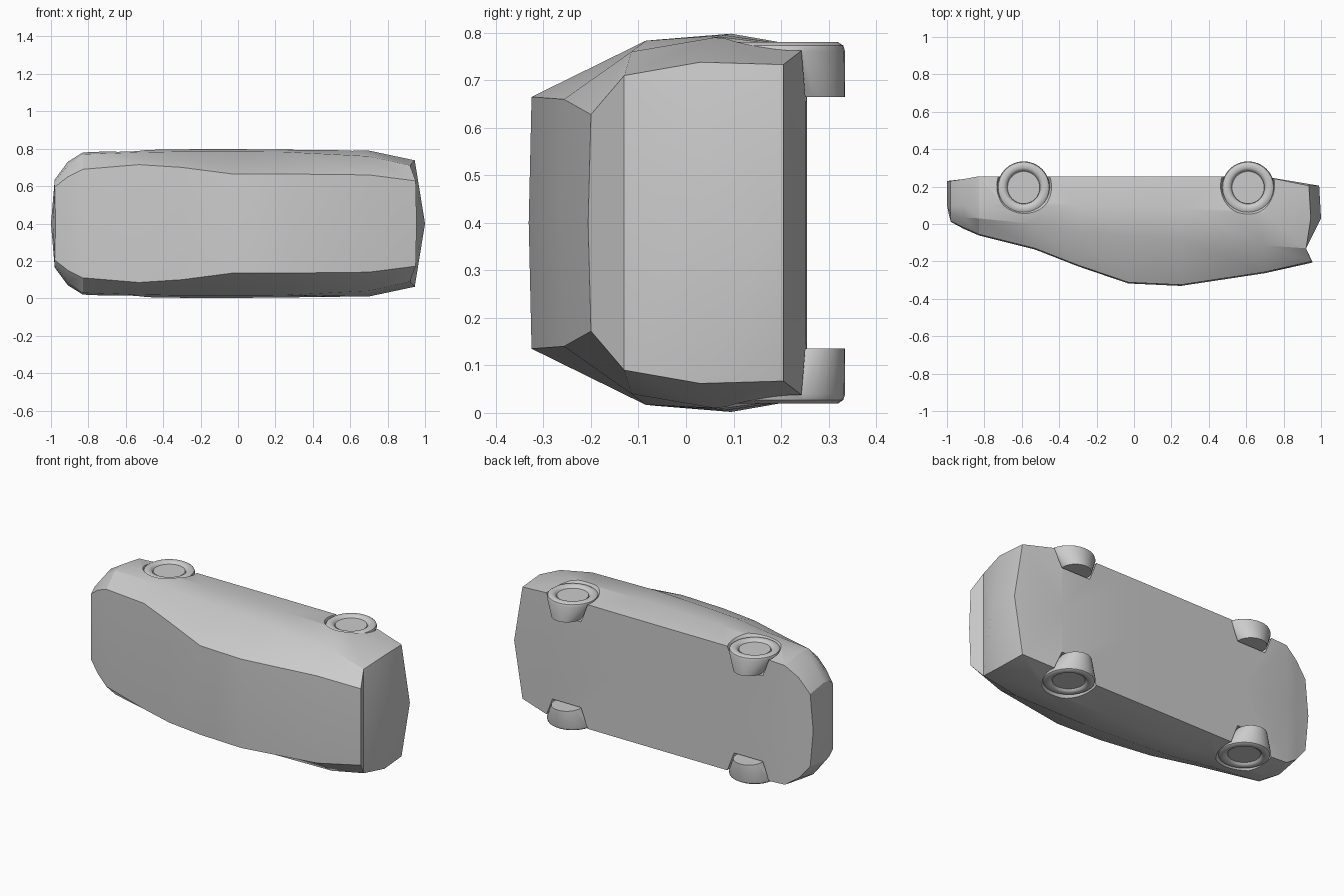
import bpy, bmesh, math
from mathutils import Vector

default = bpy.data.objects.get("Cube")
if default:
    bpy.data.objects.remove(default, do_unlink=True)

MID = 0.4        # height of the mirror plane
AXLE_Y = 0.195


def finish(name, bm):
    bmesh.ops.recalc_face_normals(bm, faces=bm.faces)
    mesh = bpy.data.meshes.new(name)
    bm.to_mesh(mesh)
    bm.free()
    obj = bpy.data.objects.new(name, mesh)
    bpy.context.collection.objects.link(obj)
    return obj


def activate(obj):
    bpy.ops.object.select_all(action='DESELECT')
    obj.select_set(True)
    bpy.context.view_layer.objects.active = obj


def loft_rings(name, rings, x, side, segments=32):
    """Closed loft of circles (radius, distance from mid, shift in y)."""
    bm = bmesh.new()
    loops = []
    for radius, dist, shift in rings:
        loop = []
        for i in range(segments):
            a = math.tau * i / segments
            loop.append(bm.verts.new((x + radius * math.cos(a),
                                      AXLE_Y + shift + radius * math.sin(a),
                                      MID + side * dist)))
        loops.append(loop)
    for a, b in zip(loops, loops[1:]):
        for i in range(segments):
            j = (i + 1) % segments
            bm.faces.new((a[i], a[j], b[j], b[i]))
    bm.faces.new(loops[0])
    bm.faces.new(loops[-1])
    return finish(name, bm)


# Body stations: x, then (y, half width) for floor, waist, belt and roof edge
stations = [
    (-.98, (.23, .215), (.10, .235), (.05, .225), (.015, .195)),
    (-.91, (.24, .30), (.10, .33), (.035, .31), (-.02, .25)),
    (-.83, (.255, .355), (.10, .38), (.03, .37), (-.055, .29)),
    (-.53, (.255, .37), (.10, .393), (0, .38), (-.13, .315)),
    (-.30, (.255, .37), (.10, .397), (-.04, .385), (-.22, .30)),
    (-.03, (.255, .37), (.095, .398), (-.065, .385), (-.312, .265)),
    (.25, (.255, .37), (.08, .395), (-.085, .383), (-.325, .265)),
    (.70, (.253, .37), (.06, .39), (-.115, .36), (-.257, .26)),
    (.94, (.205, .333), (.03, .338), (-.13, .31), (-.2, .228)),
]
tail_shift = (-.005, .005, -.02, .01)
nose_centre = (-1, -1, -.99, -.975)
tail_centre = (.99, 1, .92, .955)

bm = bmesh.new()
grid = []
for x, *points in stations:
    last = x == stations[-1][0]
    edge = [bm.verts.new((x + (tail_shift[k] if last else 0), y, w))
            for k, (y, w) in enumerate(points)]
    floor_mid = bm.verts.new((x, points[0][0], 0))
    roof_mid = bm.verts.new((x, points[-1][0] - .006, 0))
    grid.append([floor_mid, *edge, roof_mid])
# End panels bulge toward the centre line
for row, points, centre in ((grid[0], stations[0][1:], nose_centre),
                            (grid[-1], stations[-1][1:], tail_centre)):
    row[0].co.x, row[-1].co.x = centre[0], centre[-1]
    mids = [row[0]]
    mids += [bm.verts.new((centre[k], points[k][0], 0)) for k in (1, 2)]
    mids.append(row[-1])
    for k in range(3):
        bm.faces.new((mids[k], mids[k + 1], row[k + 2], row[k + 1]))
for a, b in zip(grid, grid[1:]):
    for k in range(len(a) - 1):
        bm.faces.new((a[k], a[k + 1], b[k + 1], b[k]))
body = finish("body_shell", bm)
body.location.z = MID
activate(body)
mirror = body.modifiers.new("mirror", 'MIRROR')
mirror.use_axis = (False, False, True)
bpy.ops.object.modifier_apply(modifier=mirror.name)

# Wheels and tapered arches
arch_rings = [(.095, .255, .05), (.172, .43, 0)]
wheel_rings = [(.085, .265, .055), (.14, .36, 0), (.136, .373, 0),
               (.125, .38, 0), (.105, .38, 0), (.095, .374, 0),
               (.088, .364, 0), (.086, .368, 0)]
for end, x in (("front", -.59), ("rear", .61)):
    for label, side in (("upper", 1), ("lower", -1)):
        cutter = loft_rings("arch_cutter", arch_rings, x, side)
        cutter.hide_render = True
        activate(body)
        cut = body.modifiers.new("arch", 'BOOLEAN')
        cut.operation, cut.solver, cut.object = 'DIFFERENCE', 'EXACT', cutter
        bpy.ops.object.modifier_apply(modifier=cut.name)
        bpy.data.objects.remove(cutter, do_unlink=True)
        wheel = loft_rings(f"{end}_{label}_wheel", wheel_rings, x, side)
        activate(wheel)
        bpy.ops.object.shade_smooth_by_angle(angle=math.radians(35))

activate(body)
bpy.ops.object.shade_smooth_by_angle(angle=math.radians(25))
